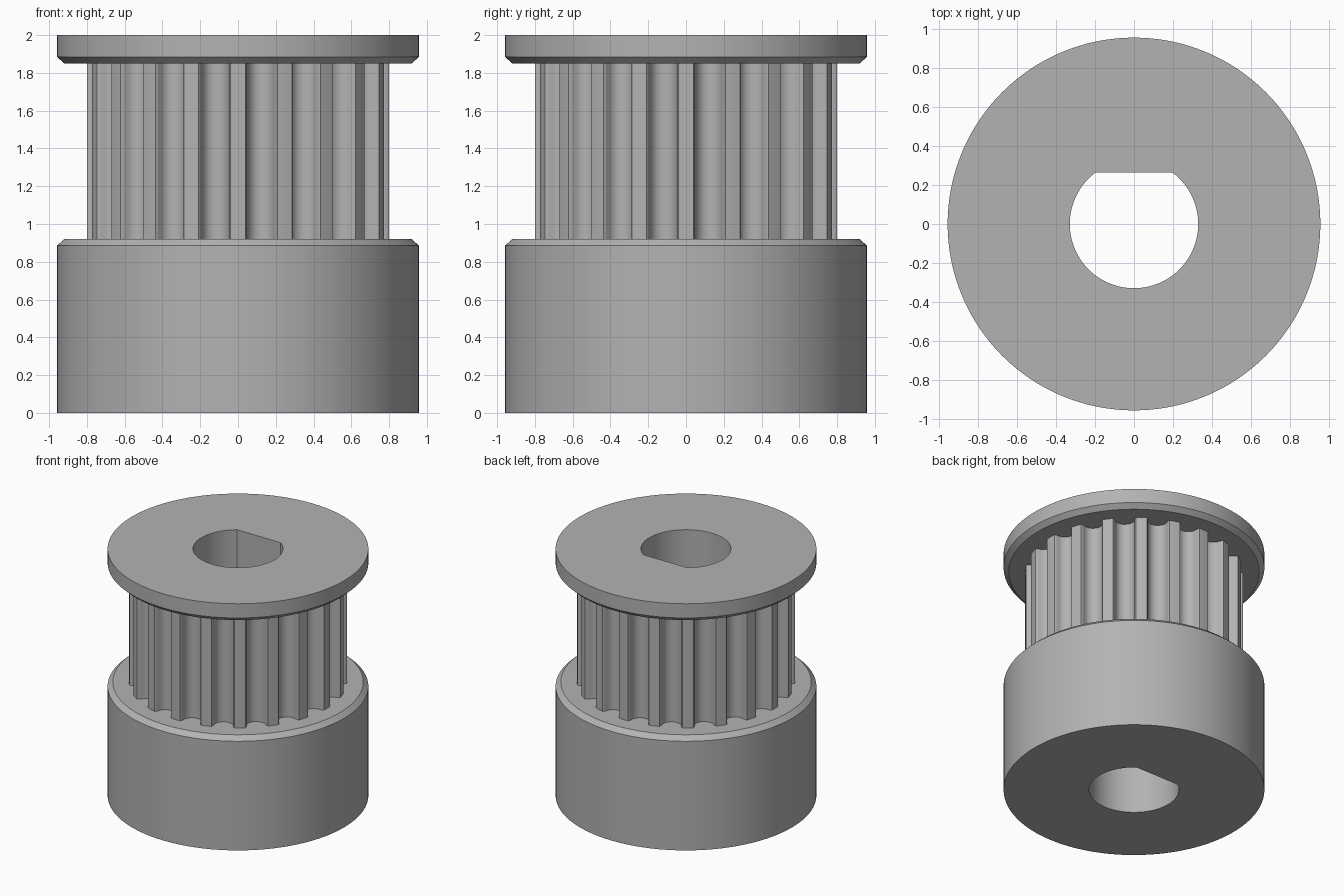
import bpy, bmesh, math

if "Cube" in bpy.data.objects:
    bpy.data.objects.remove(bpy.data.objects["Cube"])

TEETH = 20
PITCH = 2 * math.pi / TEETH
RIM, LIP, TIP = 0.958, 0.92, 0.80      # outer, chamfered and tooth tip radii
BORE, FLAT = 0.33, 0.265               # bore radius and distance to its flat

steel = bpy.data.materials.new("grey steel")
steel.diffuse_color = (0.45, 0.45, 0.45, 1)
steel.use_nodes = True
steel.node_tree.nodes["Principled BSDF"].inputs["Base Color"].default_value = steel.diffuse_color

# One tooth pitch as (angle, radius): land arc, wall, round groove, wall
half_land = PITCH / 2 - math.atan2(0.085, 0.797)
tooth = [(half_land * k / 2, TIP) for k in range(-2, 3)]
groove = [(-0.078, 0.787)]
for k in range(11):
    a = math.pi * k / 10
    groove.append((-0.073 * math.cos(a), 0.773 - 0.073 * math.sin(a)))
groove.append((0.078, 0.787))
tooth += [(PITCH / 2 + math.atan2(t, r), math.hypot(t, r)) for t, r in groove]

# Full outline, with a tooth land centred on the front
outline = [(-math.pi / 2 + i * PITCH + a, r) for i in range(TEETH) for a, r in tooth]
# Add the exact corners of the bore flat (they fall on lands)
corner = math.asin(FLAT / BORE)
outline += [(corner, TIP), (math.pi - corner, TIP)]
outline = sorted((a % (2 * math.pi), r) for a, r in outline)


def circle(radius, z):
    return [(radius * math.cos(a), radius * math.sin(a), z) for a, _ in outline]


def gear(z):
    return [(r * math.cos(a), r * math.sin(a), z) for a, r in outline]


def d_hole(z):
    pts = []
    for a, _ in outline:
        r = BORE
        if math.sin(a) * BORE > FLAT:
            r = FLAT / math.sin(a)
        pts.append((r * math.cos(a), r * math.sin(a), z))
    return pts


def loft(name, rings):
    """Join successive rings with quads; outward when rings rise along the outside."""
    bm = bmesh.new()
    loops = [[bm.verts.new(p) for p in ring] for ring in rings]
    n = len(outline)
    for lo, hi in zip(loops, loops[1:]):
        for i in range(n):
            j = (i + 1) % n
            bm.faces.new((lo[i], lo[j], hi[j], hi[i]))
    mesh = bpy.data.meshes.new(name)
    bm.to_mesh(mesh)
    bm.free()
    mesh.materials.append(steel)
    obj = bpy.data.objects.new(name, mesh)
    bpy.context.collection.objects.link(obj)
    bpy.ops.object.select_all(action='DESELECT')
    obj.select_set(True)
    bpy.context.view_layer.objects.active = obj
    bpy.ops.object.shade_smooth_by_angle(angle=math.radians(30))


# Hub: bottom face, side wall, chamfer and shoulder
loft("hub", [d_hole(0), circle(RIM, 0), circle(RIM, 0.885),
             circle(LIP, 0.92), gear(0.92)])
# Toothed drum between hub and flange
loft("toothed_drum", [gear(0.92), gear(1.85)])
# Flange: underside, chamfer, rim and top face
loft("flange", [gear(1.85), circle(LIP, 1.85), circle(RIM, 1.885),
                circle(RIM, 2), d_hole(2)])
# D-shaped shaft bore running right through
loft("shaft_bore", [d_hole(2), d_hole(0)])
